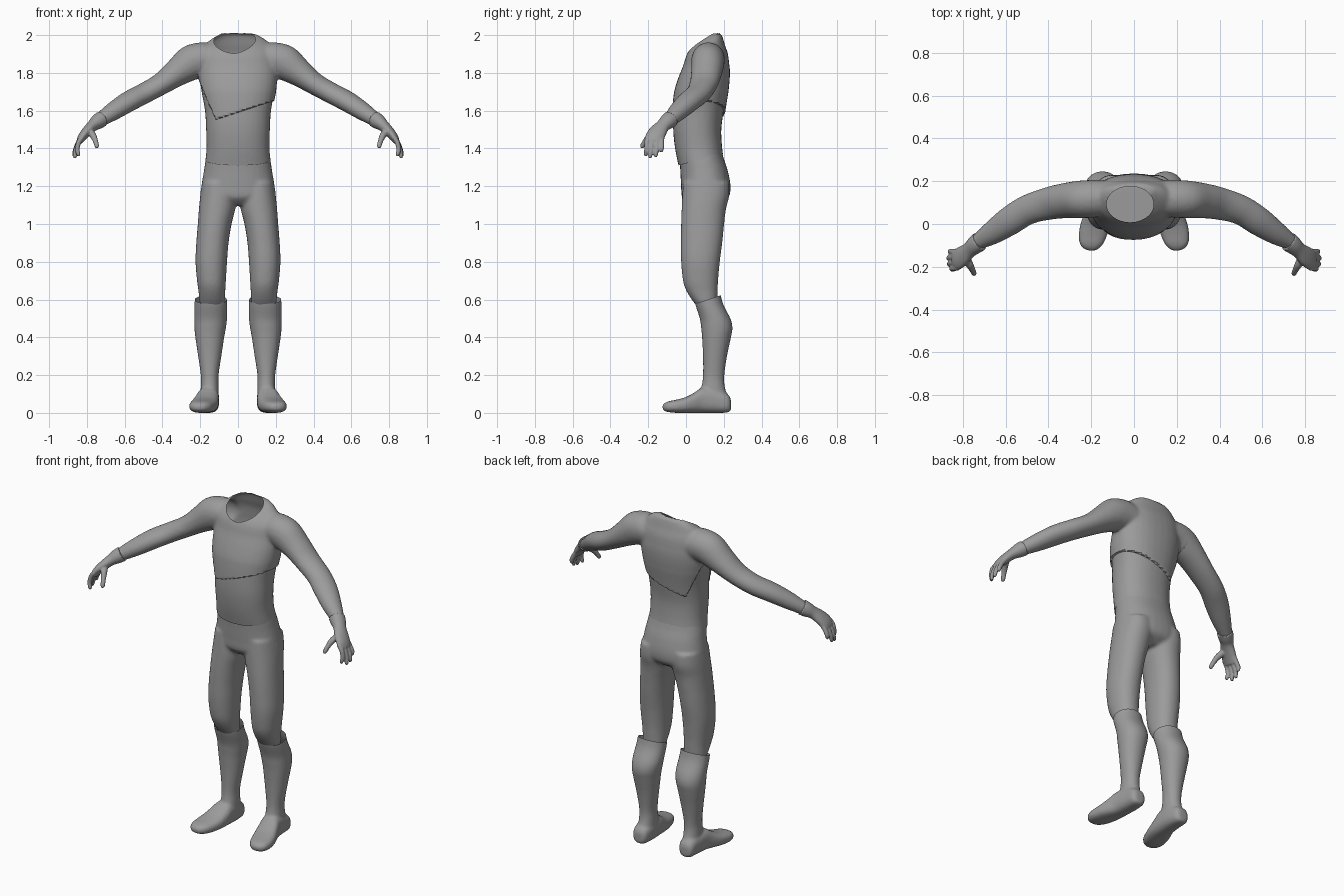
import bpy, bmesh, math
from mathutils import Vector

if "Cube" in bpy.data.objects:
    bpy.data.objects.remove(bpy.data.objects["Cube"])

grey = bpy.data.materials.new("plain_grey")
grey.diffuse_color = (0.33, 0.33, 0.33, 1)
grey.use_nodes = True
grey.node_tree.nodes["Principled BSDF"].inputs["Base Color"].default_value = grey.diffuse_color


def catmull(a, b, c, d, t):
    return [0.5 * (2 * q + (r - p) * t + (2 * p - 5 * q + 4 * r - s) * t * t
                   + (3 * q - p - 3 * r + s) * t ** 3) for p, q, r, s in zip(a, b, c, d)]


def loft(bm, rings, power=2.0, sides=32, steps=4):
    """Closed skin through rings of (centre, half axis u, half axis v)."""
    keys = [[*c, *u, *v] for c, u, v in rings]
    keys = [keys[0]] + keys + [keys[-1]]
    dense = [catmull(*keys[i:i + 4], k / steps)
             for i in range(len(keys) - 3) for k in range(steps)] + [keys[-1]]
    loops = []
    for r in dense:
        c, u, v = Vector(r[:3]), Vector(r[3:6]), Vector(r[6:])
        loop = []
        for i in range(sides):
            a = math.tau * i / sides
            ca, sa = math.cos(a), math.sin(a)
            loop.append(bm.verts.new(
                c + u * math.copysign(abs(ca) ** (2 / power), ca)
                + v * math.copysign(abs(sa) ** (2 / power), sa)))
        loops.append(loop)
    for p, q in zip(loops, loops[1:]):
        for i in range(sides):
            j = (i + 1) % sides
            bm.faces.new((p[i], p[j], q[j], q[i]))
    bm.faces.new(loops[0][::-1])
    bm.faces.new(loops[-1])


def stack(bm, rows, s=1, power=2.0):
    """Upright form from rows of (z, x min, x max, y front, y back)."""
    loft(bm, [((s * (a + b) / 2, (f + k) / 2, z), ((b - a) / 2, 0, 0), (0, (k - f) / 2, 0))
              for z, a, b, f, k in rows], power)


def tube(bm, pts, s=1, width=None, sides=24):
    """Limb along points of (x, y, z, horizontal radius, vertical radius)."""
    cs = [Vector((s * p[0], p[1], p[2])) for p in pts]
    rings = []
    for i, p in enumerate(pts):
        t = (cs[min(i + 1, len(cs) - 1)] - cs[max(i - 1, 0)]).normalized()
        side = Vector(width) if width else t.cross(Vector((0, 0, 1)))
        side = (side - t * side.dot(t)).normalized()
        rings.append((cs[i], side * p[3], side.cross(t) * p[4]))
    loft(bm, rings, 2.0, sides)


def fuse(name, bm, voxel, smooth):
    """Blend overlapping forms into one skin."""
    bmesh.ops.recalc_face_normals(bm, faces=bm.faces)
    me = bpy.data.meshes.new(name)
    bm.to_mesh(me)
    bm.free()
    ob = bpy.data.objects.new(name, me)
    bpy.context.collection.objects.link(ob)
    m = ob.modifiers.new("blend", 'REMESH')
    m.mode, m.voxel_size = 'VOXEL', voxel
    m = ob.modifiers.new("soften", 'SMOOTH')
    m.factor, m.iterations = 0.5, smooth
    dg = bpy.context.evaluated_depsgraph_get()
    baked = bpy.data.meshes.new_from_object(ob.evaluated_get(dg))
    ob.modifiers.clear()
    ob.data = baked
    baked.materials.clear()
    baked.materials.append(grey)
    return ob


def cut(bm, co, no, **kw):
    bmesh.ops.bisect_plane(bm, geom=bm.verts[:] + bm.edges[:] + bm.faces[:],
                           plane_co=co, plane_no=no, **kw)


def shade(ob, mirror=False):
    if mirror:
        ob.modifiers.new("other_side", 'MIRROR').use_mirror_merge = False
    bpy.ops.object.select_all(action='DESELECT')
    ob.select_set(True)
    bpy.context.view_layer.objects.active = ob
    bpy.ops.object.shade_smooth_by_angle(angle=math.radians(40))


# Jacket: chest and both sleeves
bm = bmesh.new()
chest = [(1.26, .172, -.03, .205), (1.31, .175, -.04, .205), (1.40, .167, -.058, .192),
         (1.5, .169, -.068, .187), (1.6, .175, -.065, .2), (1.7, .193, -.054, .216),
         (1.77, .203, -.037, .227), (1.83, .205, -.017, .23), (1.9, .2, .005, .222),
         (1.945, .175, .04, .207), (1.98, .14, .085, .197), (2.008, .09, .13, .187)]
stack(bm, [(z, -w, w, f, b) for z, w, f, b in chest], power=2.25)
arm = [(.12, .12, 1.865, .085, .085), (.19, .118, 1.872, .088, .09), (.25, .115, 1.853, .088, .093),
       (.33, .108, 1.797, .082, .073), (.41, .093, 1.74, .076, .058), (.50, .065, 1.69, .07, .055),
       (.58, .015, 1.648, .068, .054), (.66, -.04, 1.597, .056, .048),
       (.73, -.085, 1.55, .038, .037), (.77, -.115, 1.52, .03, .03)]
for s in (1, -1):
    tube(bm, arm, s)
jacket = fuse("jacket", bm, .01, 5)

bm = bmesh.new()
bm.from_mesh(jacket.data)
# open neck with a clean oval rim
cx, cy, rx, ry = -.018, .092, .11, .084
oval = lambda v: math.hypot((v.co.x - cx) / rx, (v.co.y - cy) / ry)
bmesh.ops.delete(bm, geom=[v for v in bm.verts if v.co.z > 1.85 and oval(v) < 1], context='VERTS')
bm.normal_update()
for v in [v for v in bm.verts if v.is_boundary]:
    k, n = 1 / oval(v), v.normal.copy()
    dx, dy = (v.co.x - cx) * (k - 1), (v.co.y - cy) * (k - 1)
    v.co += Vector((dx, dy, -(n.x * dx + n.y * dy) / max(n.z, .4)))
# tilted lower hem
cut(bm, (0, -.04, 1.31), (0, -.25, 1), clear_inner=True)
# raised wrap panel over the chest, with a slanting hem and side edge
hem_co, hem_no = Vector((0, 0, 1.59)), Vector((-.33, 0, 1))
edge_co, edge_no = Vector((-.2, 0, 1.755)), Vector((1, 0, .41))
cut(bm, hem_co, hem_no)
cut(bm, edge_co, edge_no)
bm.normal_update()
moves = []
for v in bm.verts:
    above = (v.co - hem_co).dot(hem_no) > 1e-4
    inside = (v.co - edge_co).dot(edge_no) > 1e-4
    if above and inside and abs(v.co.x) < .23 and v.co.z < 1.85:
        fade = min(1, (1.85 - v.co.z) / .15) * min(1, (.23 - abs(v.co.x)) / .03)
        moves.append((v, v.normal * .009 * fade))
for v, d in moves:
    v.co += d
bm.to_mesh(jacket.data)
bm.free()
shade(jacket)

# Trousers: hips and both legs
bm = bmesh.new()
hips = [(1.385, .162, -.025, .19), (1.34, .172, -.033, .202), (1.28, .181, -.03, .222),
        (1.2, .194, -.026, .236), (1.14, .197, -.02, .225), (1.1, .15, .02, .17)]
stack(bm, [(z, -w, w, f, b) for z, w, f, b in hips], power=2.25)
leg = [(1.22, .015, .19, -.015, .228), (1.15, .006, .2, -.02, .229), (1.08, .014, .207, -.023, .212),
       (1.0, .034, .213, -.026, .202), (.9, .05, .221, -.027, .192), (.8, .058, .225, -.026, .179),
       (.7, .064, .217, -.016, .17), (.65, .067, .21, .0, .168), (.6, .07, .205, .03, .166),
       (.565, .075, .2, .058, .162)]
for s in (1, -1):
    stack(bm, leg, s, 2.15)
shade(fuse("trousers", bm, .01, 4))

# Boots: shaft and foot
bm = bmesh.new()
shaft = [(.66, .062, .226, .035, .178), (.58, .058, .23, .048, .195), (.5, .058, .232, .073, .235),
         (.45, .064, .231, .08, .246), (.4, .073, .226, .085, .238), (.3, .088, .211, .09, .217),
         (.2, .103, .197, .09, .203), (.14, .103, .197, .082, .205), (.08, .103, .2, .06, .222),
         (.03, .11, .2, .06, .225)]
stack(bm, shaft, 1, 2.1)
foot = [(.238, .13, .18, .015, .07), (.22, .11, .2, .002, .1), (.16, .1, .208, 0, .125),
        (.09, .1, .218, 0, .135), (.045, .103, .234, 0, .108), (0, .11, .25, 0, .084),
        (-.05, .125, .258, 0, .07), (-.09, .142, .254, .004, .062), (-.113, .162, .238, .01, .052),
        (-.124, .18, .215, .02, .042)]
loft(bm, [(((a + b) / 2, y, (p + q) / 2), ((b - a) / 2, 0, 0), (0, 0, (q - p) / 2))
          for y, a, b, p, q in foot], 2.6)
boots = fuse("boots", bm, .008, 3)
bm = bmesh.new()
bm.from_mesh(boots.data)
cut(bm, (0, .05, .578), (0, -.33, 1), clear_outer=True)
bm.to_mesh(boots.data)
bm.free()
shade(boots, True)

# Gloves: flared cuff, palm, fingers and thumb
bm = bmesh.new()
tube(bm, [(.722, -.082, 1.556, .047, .043), (.745, -.1, 1.54, .043, .04),
          (.77, -.122, 1.52, .038, .031), (.80, -.148, 1.49, .047, .027),
          (.825, -.165, 1.46, .05, .023), (.84, -.17, 1.435, .045, .017)], 1, (0, 1, 0))
tips = [(.846, -.213, 1.358), (.864, -.19, 1.348), (.867, -.16, 1.354), (.86, -.13, 1.38)]
for i, (x, y, z) in enumerate(tips):
    ky = -.205 + .026 * i
    tube(bm, [(.822, ky, 1.462, .013, .013), (.842, ky - .002, 1.435, .0135, .0135),
              ((x + .856) / 2, (y + ky) / 2, (z + 1.43) / 2, .0125, .0125),
              (x - .001, y, z + .012, .011, .011), (x, y, z, .006, .006)], 1, (0, 1, 0), 12)
tube(bm, [(.79, -.15, 1.495, .02, .02), (.768, -.19, 1.47, .018, .018),
          (.755, -.215, 1.44, .014, .014), (.747, -.232, 1.412, .012, .012),
          (.746, -.237, 1.402, .006, .006)], 1, (0, 1, 0), 12)
shade(fuse("gloves", bm, .005, 2), True)
